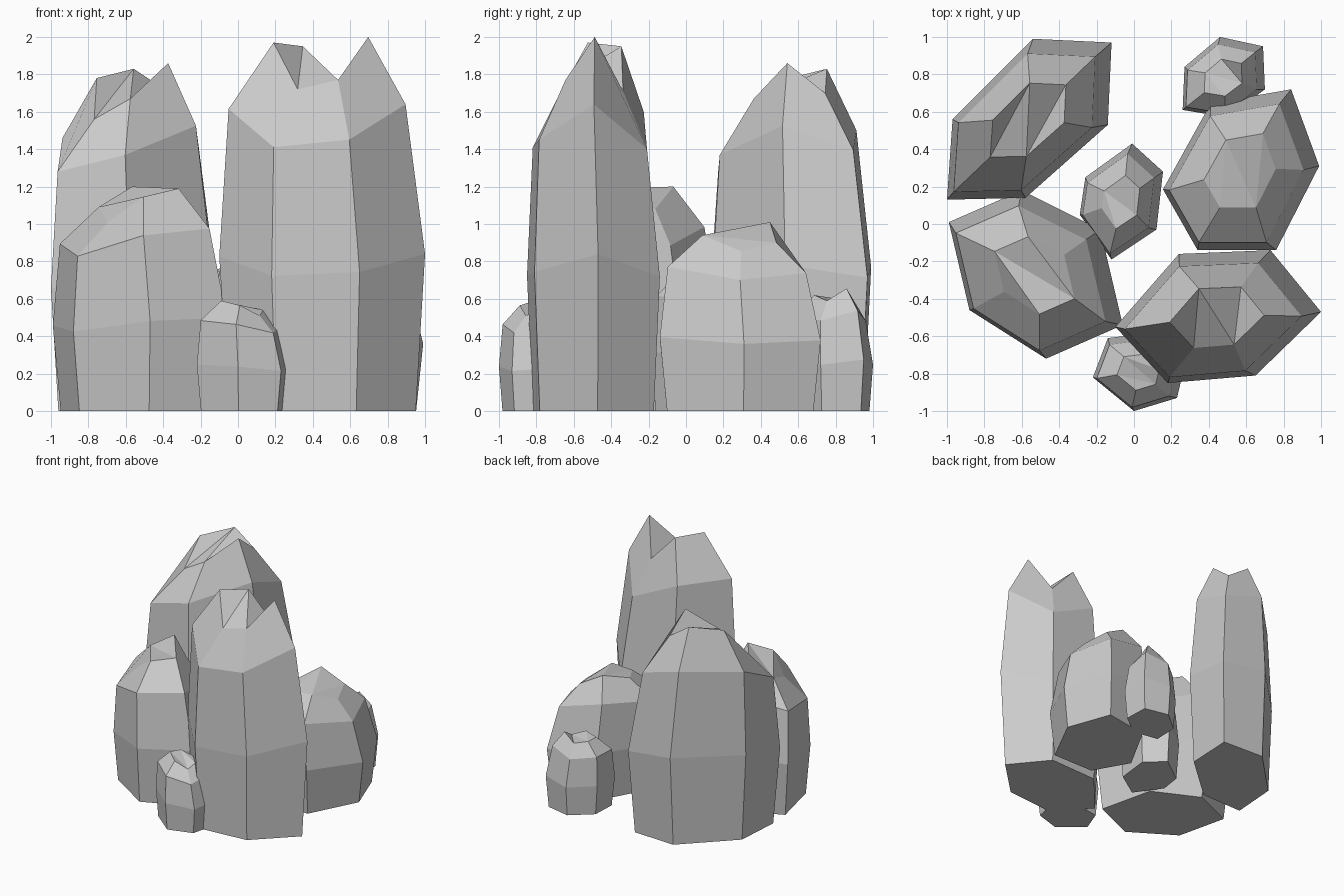
import bpy, bmesh
from mathutils import Vector

if "Cube" in bpy.data.objects:
    bpy.data.objects.remove(bpy.data.objects["Cube"])

# Each ring: (width factor, height factor, shift toward -x/-y as a share of size)
RINGS = [(0.91, 0.0, 0.0), (1.0, 0.42, 0.0), (0.86, 0.82, 0.06), (0.46, 1.0, 0.015)]


def rock(name, outline):
    """Six-sided rock column; outline holds (x, y, peak height) per corner."""
    xs, ys = [p[0] for p in outline], [p[1] for p in outline]
    cx, cy = (min(xs) + max(xs)) / 2, (min(ys) + max(ys)) / 2
    half = (max(xs) - min(xs) + max(ys) - min(ys)) / 4
    n = len(outline)
    bm = bmesh.new()
    rings = []
    for w, hf, s in RINGS:
        rings.append([bm.verts.new(Vector((cx + (x - cx) * w - s * half,
                                           cy + (y - cy) * w - s * half * 0.7,
                                           h * hf))) for x, y, h in outline])
    # side walls
    for a, b in zip(rings, rings[1:]):
        for i in range(n):
            j = (i + 1) % n
            bm.faces.new((a[i], a[j], b[j], b[i]))
    # flat underside and jagged crown
    bm.faces.new(rings[0])
    t = rings[-1]
    for tri in ((5, 4, 0), (0, 4, 3), (0, 3, 1), (1, 3, 2)):
        bm.faces.new([t[i] for i in tri])
    bmesh.ops.recalc_face_normals(bm, faces=bm.faces)
    me = bpy.data.meshes.new(name)
    bm.to_mesh(me)
    bm.free()
    ob = bpy.data.objects.new(name, me)
    bpy.context.collection.objects.link(ob)


# Tall columns
rock("tall_rock_back_left", [(-.54, .99, 1.83), (-.12, .97, 1.70), (-.14, .53, 1.86),
                             (-.58, .14, 1.67), (-1.0, .13, 1.56), (-.97, .56, 1.78)])
rock("tall_rock_front_right", [(.24, -.16, 1.95), (.73, -.14, 1.71), (1.0, -.47, 2.0),
                               (.65, -.81, 1.77), (.18, -.85, 1.72), (-.10, -.55, 1.97)])
# Medium boulders
rock("medium_rock_front_left", [(-.99, .01, 1.09), (-.60, .18, 1.20), (-.18, -.03, 1.08),
                                (-.06, -.54, 1.19), (-.47, -.72, 1.145), (-.88, -.46, 1.01)])
rock("medium_rock_back_right", [(.41, .645, 1.01), (.84, .72, .90), (.99, .31, .855),
                                (.76, -.14, .94), (.34, -.14, .93), (.155, .185, .94)])
# Small stones
rock("small_rock_middle", [(-.26, .25, .74), (-.01, .43, .78), (.155, .28, .76),
                           (.12, -.03, .74), (-.12, -.19, .75), (-.29, .05, .72)])
rock("small_rock_back", [(.27, .84, .60), (.46, 1.0, .59), (.69, .95, .655),
                         (.70, .72, .59), (.50, .57, .62), (.26, .61, .60)])
rock("small_rock_front", [(-.14, -.61, .58), (-.22, -.82, .59), (0, -1.0, .565),
                          (.23, -.93, .51), (.27, -.76, .54), (.10, -.58, .55)])
